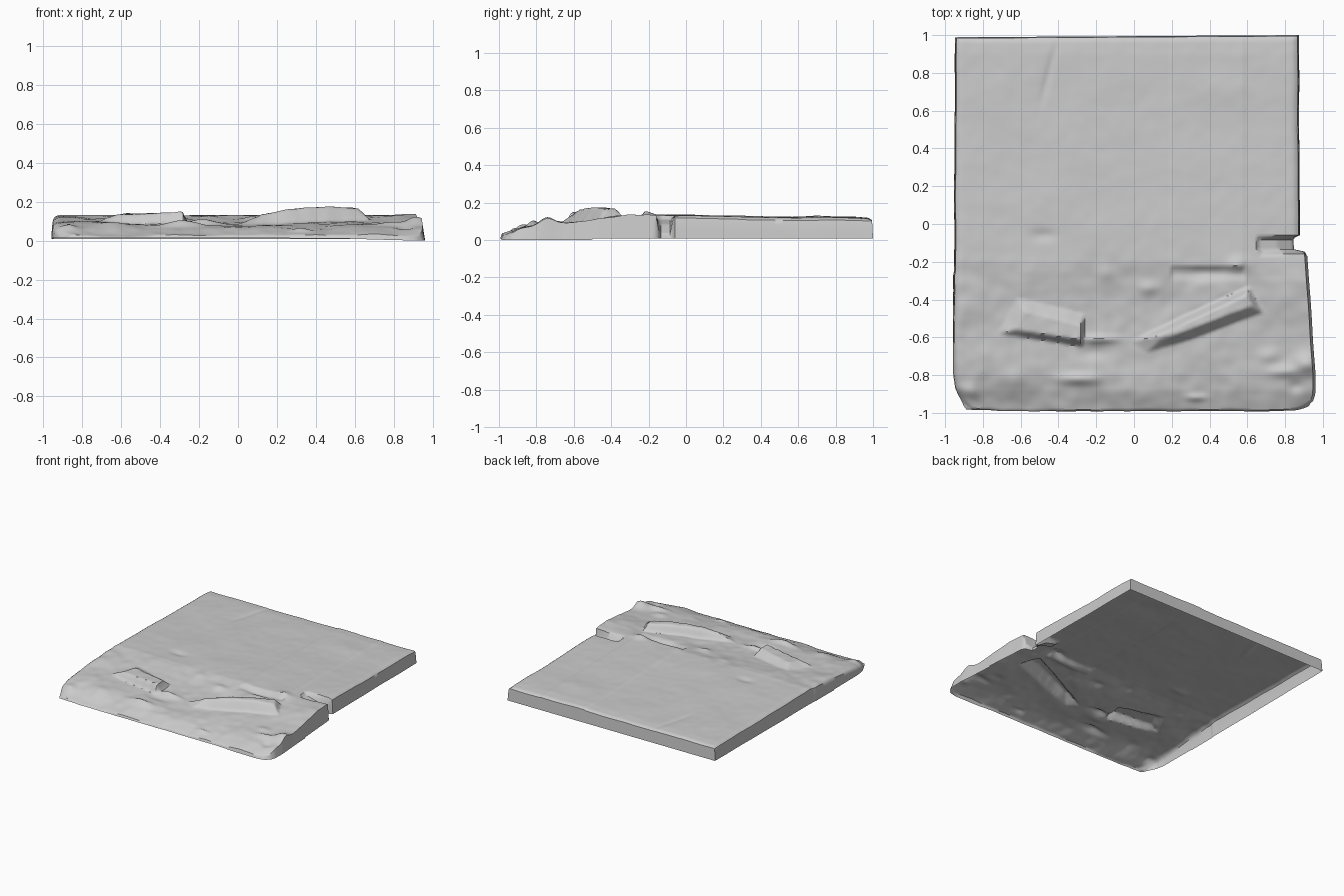
import bpy, bmesh, math
from mathutils import Vector, noise

if "Cube" in bpy.data.objects:
    bpy.data.objects.remove(bpy.data.objects["Cube"])

NX, NY = 150, 160


def clamp(t):
    return max(0.0, min(1.0, t))


def curve(t, pts):
    """Piecewise-linear lookup through ascending (t, value) pairs."""
    if t <= pts[0][0]:
        return pts[0][1]
    for (a, va), (b, vb) in zip(pts, pts[1:]):
        if t <= b:
            return va + (vb - va) * (t - a) / (b - a)
    return pts[-1][1]


def bump(x, y, cx, cy, rx, ry, h):
    return h * math.exp(-((x - cx) / rx) ** 2 - ((y - cy) / ry) ** 2)


def inside(x, y, poly, soft):
    """0..1 mask of a counter-clockwise convex polygon; soft = ramp width of each edge."""
    m = 1.0
    for i, (ax, ay) in enumerate(poly):
        bx, by = poly[(i + 1) % len(poly)]
        d = ((bx - ax) * (y - ay) - (by - ay) * (x - ax)) / math.hypot(bx - ax, by - ay)
        m = min(m, clamp(d / soft[i]))
    return m


# side profile of the flagstone, front to back
PROFILE = [(-1, .022), (-.95, .038), (-.88, .062), (-.8, .078), (-.6, .093), (-.4, .108),
           (-.28, .118), (-.2, .13), (0, .13), (.4, .122), (.9, .118), (1, .112)]
# outline of the right edge (offset from x = 0.87) and of the left edge
RIGHT = [(-1, .035), (-.96, .065), (-.9, .075), (-.8, .076), (-.16, .033), (-.145, .025),
         (-.14, -.03), (-.075, -.035), (-.062, 0), (1, -.005)]
LEFT = [(-1, .075), (-.95, .045), (-.87, .01), (-.8, 0), (-.27, 0), (-.25, .005), (1, .01)]

SLAB_R = [(-.02, -.62), (.07, -.68), (.3, -.61), (.67, -.47), (.61, -.33)]
SLAB_L = [(-.72, -.58), (-.27, -.65), (-.26, -.48), (-.62, -.39)]


def height(x, y):
    z = curve(y, PROFILE)
    front = clamp((-y - .15) / .15)
    # broad slopes and hollows of the broken front
    z += front * clamp((y + 1) / .15) * (bump(x, y, -.95, -.5, .35, .4, .012)
                                         + bump(x, y, 0, -.5, .2, .25, -.014)
                                         + bump(x, y, .85, -.3, .22, .25, .016))
    # ledge behind the right stone
    if .2 < x < .58:
        z += bump(x, y, .4, -.26, .25, .03, -.02) if y < -.225 else .004
    # embedded tilted stones
    m = inside(x, y, SLAB_R, (.1, .05, .05, .03, .035))
    top = curve(x, [(0, .105), (.25, .157), (.42, .172), (.67, .166)])
    z += m * max(0, top - z)
    m = inside(x, y, SLAB_L, (.035, .018, .06, .07))
    z += m * max(0, .135 + (x + .7) * .04 - z)
    # small rubble, dents and scratches
    for b in [(.85, -.74, .05, .05, .042), (.75, -.78, .06, .03, .02), (.69, -.7, .04, .04, .012),
              (.8, -.86, .03, .03, -.015), (-.3, -.82, .11, .03, .025), (-.88, -.88, .05, .04, .02),
              (.33, -.92, .05, .02, .016), (-.64, -.83, .06, .05, .012), (-.18, -.61, .09, .02, .022),
              (-.2, -.68, .1, .04, -.015), (.08, -.34, .06, .035, .018), (.55, -.22, .05, .04, .015),
              (-.48, -.06, .06, .03, -.01), (-.15, -.27, .06, .05, .012), (.5, .72, .14, .08, .006)]:
        z += bump(x, y, *b)
    d = (x + .45) - .25 * (y - .8)
    z -= .008 * math.exp(-(d / .02) ** 2 - ((y - .8) / .15) ** 2)
    # uneven surface
    rough = .004 + .008 * front
    z += rough * noise.noise(Vector((x * 5, y * 5, 1.3)))
    z += .35 * rough * noise.noise(Vector((x * 14, y * 14, 4.1)))
    # worn rim
    e = min(x + .95, .87 - x if y > -.06 else 1, 1 - y)
    z -= .014 * (1 - clamp(e / .035)) ** 2
    # notch cut into the right edge
    notch = inside(x, y, [(.655, -.165), (1, -.15), (1, -.068), (.655, -.068)], (.012,) * 4)
    z += notch * (curve(x, [(.66, .112), (.78, .085), (.87, .035)]) - z)
    return z


def warp(x, y):
    """Bend the straight grid to the real outline."""
    r = clamp((x - .6) / .27)
    l = clamp((-x - .7) / .25)
    wob = .004 * noise.noise(Vector((x * 4, y * 4, 8)))
    yy = y
    if y > .9:
        yy -= (y - .9) * 10 * (.012 * (.87 - x) / 1.82)
    if y < -.9:
        yy += (-y - .9) * 10 * (.008 + .006 * noise.noise(Vector((x * 7, 0, 3)))
                                + .03 * clamp((x - .78) / .09) ** 2 + .01 * l)
    return x + r * curve(y, RIGHT) + l * curve(y, LEFT) + wob * (r + l), yy


# top sheet
bm = bmesh.new()
grid = []
for j in range(NY + 1):
    y = -.99 + 1.985 * j / NY
    row = []
    for i in range(NX + 1):
        x = -.95 + 1.82 * i / NX
        wx, wy = warp(x, y)
        row.append(bm.verts.new((wx, wy, max(.02, height(x, y)))))
    grid.append(row)
for j in range(NY):
    for i in range(NX):
        bm.faces.new((grid[j][i], grid[j][i + 1], grid[j + 1][i + 1], grid[j + 1][i]))

# side walls down to the open underside
rim = (grid[0][:] + [r[-1] for r in grid[1:]] + grid[-1][-2::-1]
       + [r[0] for r in grid[-2:0:-1]])
rings = [rim]
for t in (.25, .6, 1):
    ring = []
    for v in rim:
        x, y, z = v.co
        base = curve(x, [(-.95, .014), (.5, .012), (.9, 0)]) if y < -.5 else .008
        out = .008 * math.sqrt(t)
        if x > .8 and y < -.17:
            out = .014 * t
        dx = out if x > .8 else (-out if x < -.85 else 0)
        dy = .005 * t if y > .95 else (-.008 * t if y < -.95 else 0)
        ring.append(bm.verts.new((x + dx, y + dy, z + (base - z) * t)))
    rings.append(ring)
n = len(rim)
for a, b in zip(rings, rings[1:]):
    for k in range(n):
        m = (k + 1) % n
        bm.faces.new((a[m], a[k], b[k], b[m]))

mesh = bpy.data.meshes.new("broken_stone_slab")
bm.to_mesh(mesh)
bm.free()
slab = bpy.data.objects.new("broken_stone_slab", mesh)
bpy.context.collection.objects.link(slab)
bpy.context.view_layer.objects.active = slab
slab.select_set(True)
bpy.ops.object.shade_smooth_by_angle(angle=math.radians(45))
